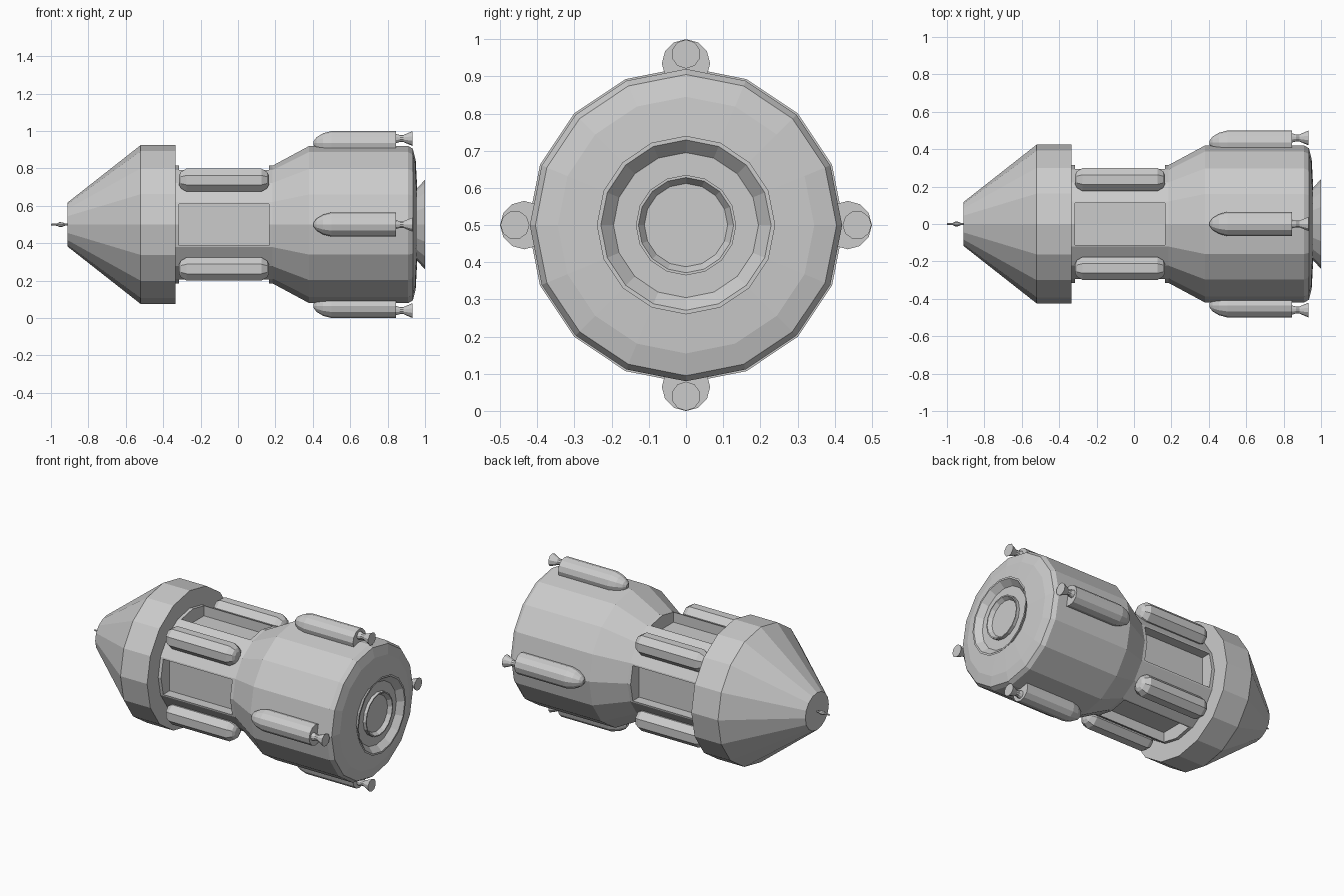
import bpy, bmesh
from math import pi, cos, sin
from mathutils import Vector

if "Cube" in bpy.data.objects:
    bpy.data.objects.remove(bpy.data.objects["Cube"])

ZC = 0.5  # height of the long axis


def lathe(name, profile, sides, radial=0.0, angle=0.0, turn=0.0):
    """Revolve (x, r) points about an x-parallel axis, offset radially at an angle."""
    bm = bmesh.new()
    cy, cz = radial * cos(angle), ZC + radial * sin(angle)
    rings = []
    for x, r in profile:
        rings.append([bm.verts.new((x,
                                    cy + r * cos(angle + turn + 2 * pi * i / sides),
                                    cz + r * sin(angle + turn + 2 * pi * i / sides)))
                      for i in range(sides)])
    for a, b in zip(rings, rings[1:]):
        for i in range(sides):
            j = (i + 1) % sides
            bm.faces.new((a[i], a[j], b[j], b[i]))
    bm.faces.new(rings[0])
    bm.faces.new(rings[-1])
    bmesh.ops.recalc_face_normals(bm, faces=bm.faces)
    me = bpy.data.meshes.new(name)
    bm.to_mesh(me)
    bm.free()
    ob = bpy.data.objects.new(name, me)
    bpy.context.collection.objects.link(ob)
    return ob


def box(name, lo, hi):
    lo, hi = Vector(lo), Vector(hi)
    bm = bmesh.new()
    bmesh.ops.create_cube(bm, size=1)
    for v in bm.verts:
        v.co = Vector(v.co[k] * (hi[k] - lo[k]) + (hi[k] + lo[k]) / 2 for k in range(3))
    me = bpy.data.meshes.new(name)
    bm.to_mesh(me)
    bm.free()
    ob = bpy.data.objects.new(name, me)
    bpy.context.collection.objects.link(ob)
    return ob


# Nose capsule with wide collar
lathe("nose_cone", [(-0.912, 0.117), (-0.52, 0.425), (-0.335, 0.425)], 16)

# Small probe on the nose
lathe("nose_probe", [(-1.0, 0.004), (-0.965, 0.007), (-0.955, 0.013), (-0.94, 0.012),
                     (-0.925, 0.006), (-0.905, 0.006)], 8)

# Waist, flared shoulder and engine drum
body = lathe("main_body", [(-0.34, 0.315), (0.185, 0.315), (0.38, 0.42), (0.91, 0.42),
                           (0.935, 0.405), (0.95, 0.345), (0.958, 0.2)], 16)

# Four recessed bays cut in the waist
W, F = 0.111, 0.23
for k in range(4):
    s = 1 if k % 2 else -1
    a, b = sorted((s * F, s * 0.4))
    if k < 2:
        cutter = box("bay_cutter", (-0.315, a, ZC - W), (0.165, b, ZC + W))
    else:
        cutter = box("bay_cutter", (-0.315, -W, ZC + a), (0.165, W, ZC + b))
    cutter.hide_render = True
    cutter.hide_set(True)
    mod = body.modifiers.new("bay", 'BOOLEAN')
    mod.operation = 'DIFFERENCE'
    mod.solver = 'EXACT'
    mod.object = cutter

# Main engine bell with a nested inner bell
lathe("main_nozzle", [(0.95, 0.185), (1.0, 0.24), (1.0, 0.229), (0.965, 0.195),
                      (0.965, 0.135), (0.985, 0.135), (0.985, 0.128), (0.962, 0.112)], 16)

# Rounded tanks between the bays
for k in range(4):
    lathe("waist_tank", [(-0.315, 0.028), (-0.305, 0.048), (-0.275, 0.067),
                         (0.125, 0.067), (0.155, 0.048), (0.165, 0.028)],
          8, 0.336, pi / 4 + k * pi / 2, pi / 8)

# Side boosters with small flared nozzles
for k in range(4):
    ang = k * pi / 2
    lathe("booster", [(0.405, 0.012), (0.42, 0.032), (0.455, 0.053), (0.5, 0.065),
                      (0.845, 0.065)], 12, 0.435, ang)
    lathe("booster_nozzle", [(0.84, 0.026), (0.865, 0.019), (0.885, 0.019),
                             (0.91, 0.03), (0.932, 0.039)], 10, 0.46, ang)
